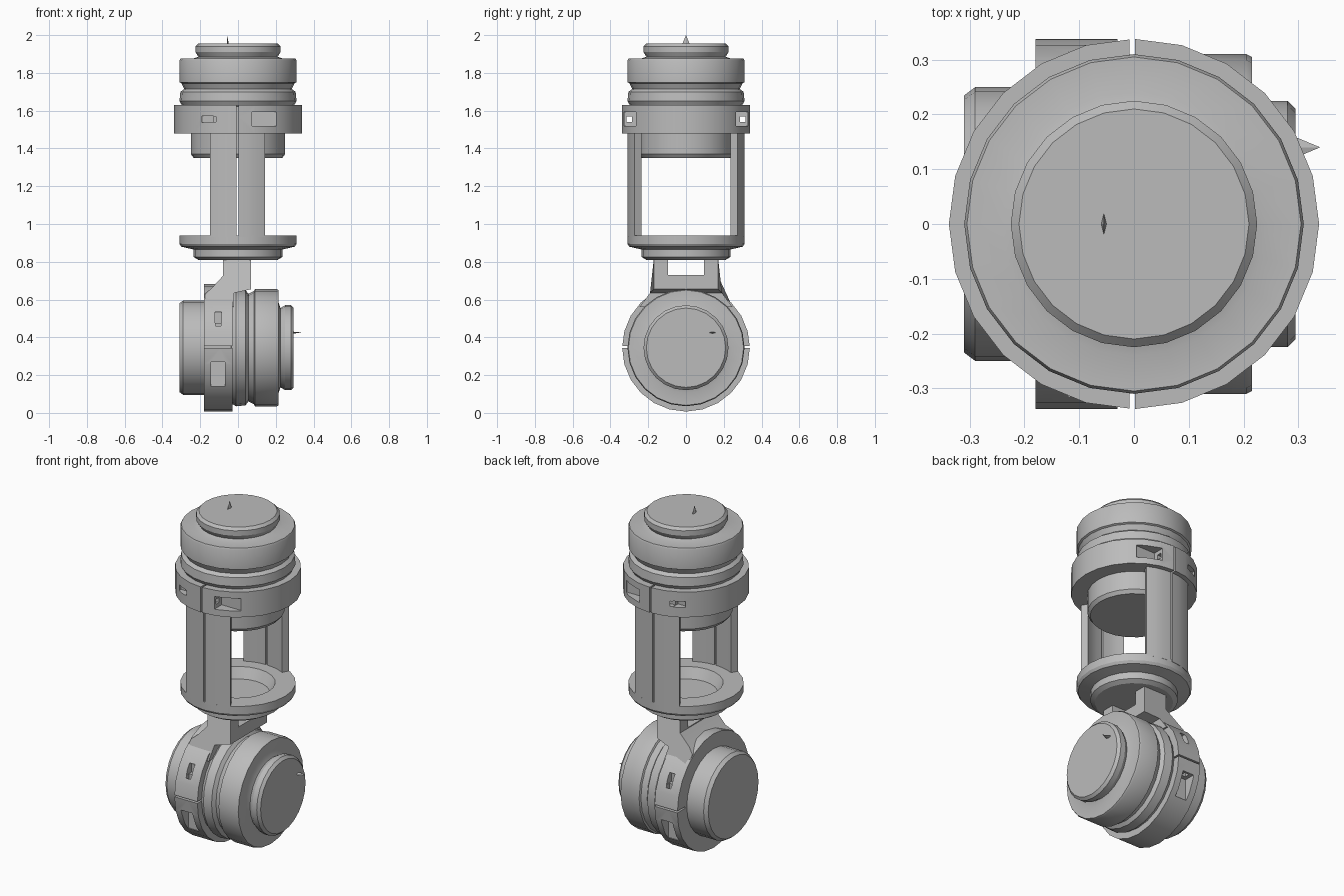
import bpy, bmesh, math
from mathutils import Matrix, Vector

cube = bpy.data.objects.get("Cube")
if cube:
    bpy.data.objects.remove(cube, do_unlink=True)

# One plain grey for every part
grey = bpy.data.materials.new("plain_grey")
grey.use_nodes = True
colour = (0.5, 0.5, 0.5, 1)
grey.diffuse_color = colour
grey.node_tree.nodes["Principled BSDF"].inputs["Base Color"].default_value = colour

SIDES = 24


def finish(name, bm, frame=Matrix(), smooth=True):
    bmesh.ops.recalc_face_normals(bm, faces=bm.faces)
    mesh = bpy.data.meshes.new(name)
    bm.to_mesh(mesh)
    bm.free()
    obj = bpy.data.objects.new(name, mesh)
    bpy.context.collection.objects.link(obj)
    mesh.transform(frame)
    mesh.materials.append(grey)
    if smooth:
        shade(obj)
    return obj


def shade(obj):
    bpy.ops.object.select_all(action='DESELECT')
    obj.select_set(True)
    bpy.context.view_layer.objects.active = obj
    bpy.ops.object.shade_smooth_by_angle(angle=math.radians(30))


def lathe(name, profile, frame=Matrix(), closed=False, smooth=True):
    """Turn (radius, height) points about z; open profiles get end caps."""
    bm = bmesh.new()
    rings = []
    for r, h in profile:
        rings.append([bm.verts.new((r * math.cos(a), r * math.sin(a), h))
                      for a in (math.tau * i / SIDES for i in range(SIDES))])
    pairs = list(zip(rings, rings[1:]))
    if closed:
        pairs.append((rings[-1], rings[0]))
    else:
        bm.faces.new(rings[0])
        bm.faces.new(rings[-1])
    for a, b in pairs:
        for i in range(SIDES):
            j = (i + 1) % SIDES
            bm.faces.new((a[i], a[j], b[j], b[i]))
    return finish(name, bm, frame, smooth)


def prism(name, outline, depth):
    """Extrude an outline of vectors along the depth vector."""
    bm = bmesh.new()
    face = bm.faces.new([bm.verts.new(p) for p in outline])
    made = bmesh.ops.extrude_face_region(bm, geom=[face])["geom"]
    bmesh.ops.translate(bm, vec=depth, verts=[v for v in made if isinstance(v, bmesh.types.BMVert)])
    return finish(name, bm)


def box_cutter(centre, size, frame=Matrix()):
    bm = bmesh.new()
    bmesh.ops.create_cube(bm, size=1, matrix=Matrix.Translation(centre) @ Matrix.Diagonal((*size, 1)))
    cutter = finish("cutter", bm, frame, False)
    cutter.hide_render = True
    return cutter


def cut(obj, cutters):
    for c in cutters:
        mod = obj.modifiers.new("cut", 'BOOLEAN')
        mod.operation, mod.solver, mod.object = 'DIFFERENCE', 'EXACT', c
    graph = bpy.context.evaluated_depsgraph_get()
    mesh = bpy.data.meshes.new_from_object(obj.evaluated_get(graph))
    obj.modifiers.clear()
    obj.data = mesh
    for c in cutters:
        bpy.data.objects.remove(c, do_unlink=True)
    shade(obj)


def motor(prefix, frame):
    # Stepped housing with a groove, main collar and end cap
    lathe(prefix + "_motor_housing", [
        (0.235, 0), (0.25, 0.02), (0.25, 0.27), (0.295, 0.275), (0.31, 0.30),
        (0.305, 0.35), (0.285, 0.365), (0.30, 0.395), (0.31, 0.40), (0.31, 0.515),
        (0.305, 0.525), (0.24, 0.525), (0.21, 0.535), (0.225, 0.56), (0.225, 0.59),
        (0.21, 0.605)], frame)
    # Split clamp with a wide and a small screw pocket on each side
    clamp = lathe(prefix + "_clamp", [(0.25, 0.13), (0.338, 0.13), (0.338, 0.28), (0.25, 0.28)],
                  frame, True, False)
    cutters = []
    for s in (-1, 1):
        cutters += [
            box_cutter((0.14, s * 0.33, 0.205), (0.13, 0.14, 0.075), frame),
            box_cutter((-0.16, s * 0.33, 0.205), (0.06, 0.14, 0.035), frame),
            box_cutter((0, s * 0.30, 0.205), (0.5, 0.03, 0.03), frame),
            box_cutter((-0.003, s * 0.33, 0.205), (0.01, 0.13, 0.2), frame)]
    cut(clamp, cutters)


def pin(name, at, frame=Matrix()):
    bm = bmesh.new()
    bmesh.ops.create_cone(bm, segments=4, radius1=0.025, radius2=0, depth=0.06, cap_ends=True,
                          matrix=Matrix.Translation(at) @ Matrix.Diagonal((0.25, 1, 1, 1)))
    finish(name, bm, frame, False)


# Upright motor, and the same motor laid along x
upper = Matrix.Translation((0, 0, 1.35))
lower = Matrix.Translation((-0.31, 0, 0.345)) @ Matrix.Rotation(math.pi / 2, 4, 'Y')
motor("upper", upper)
motor("lower", lower)
pin("upper_pin", (-0.055, 0, 0.62), upper)
pin("lower_pin", (-0.08, 0.14, 0.62), lower)

# Four curved posts, in pairs with a narrow slit between
for side, y in (("front", -1), ("back", 1)):
    for hand, x in (("right", -1), ("left", 1)):
        angles = [math.radians(a) for a in (1, 10, 19, 28)]
        arc = [(0.31, a) for a in angles] + [(0.268, a) for a in reversed(angles)]
        prism(f"{side}_{hand}_post",
              [Vector((x * r * math.sin(a) - 0.003, y * r * math.cos(a), 0.93)) for r, a in arc],
              Vector((0, 0, 0.56)))

# Stepped flange with a shallow recess in its top
lathe("flange", [(0.21, 0.81), (0.235, 0.825), (0.235, 0.865), (0.30, 0.88), (0.31, 0.895),
                 (0.31, 0.94), (0.20, 0.94), (0.17, 0.88)])

# Offset neck joining the lower clamp to the flange
neck = prism("neck_bracket", [Vector((x, -0.17, z)) for x, z in (
    (-0.175, 0.56), (-0.175, 0.63), (-0.14, 0.66), (-0.08, 0.725), (-0.08, 0.82),
    (0.07, 0.82), (0.07, 0.655), (-0.02, 0.635), (-0.02, 0.56))], Vector((0, 0.34, 0)))
for v in neck.data.vertices:
    if v.co.z < 0.64:
        v.co.y *= 1.12 if v.co.z > 0.6 else 1.45
cut(neck, [box_cutter((0, 0, 0.77), (0.5, 0.19, 0.08))])
